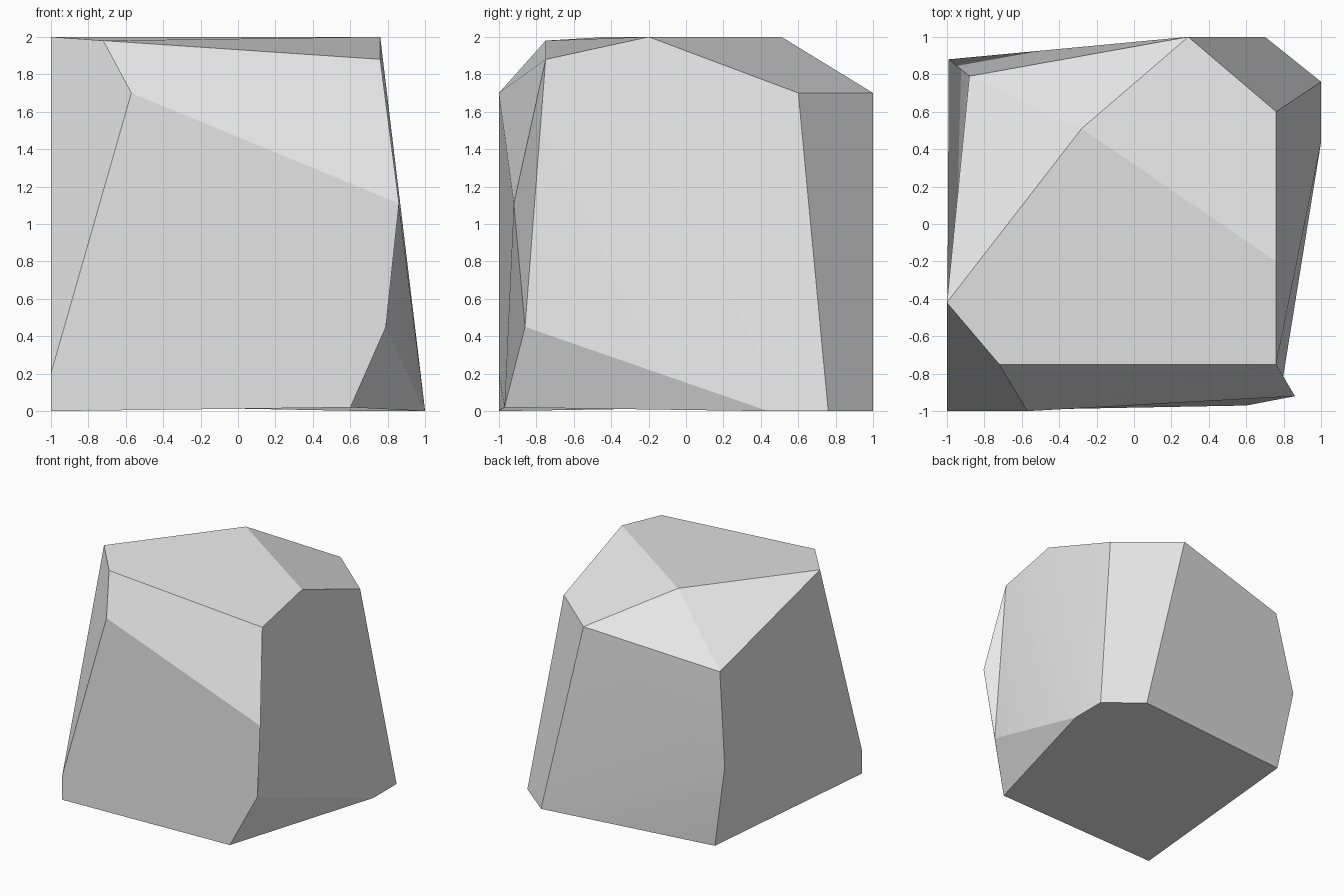
import bpy
import bmesh
import math

# Remove the default cube only
default_cube = bpy.data.objects.get("Cube")
if default_cube:
    bpy.data.objects.remove(default_cube, do_unlink=True)


def make_material(name, colour):
    material = bpy.data.materials.new(name)
    material.use_nodes = True
    material.diffuse_color = colour
    shader = next(n for n in material.node_tree.nodes if n.type == "BSDF_PRINCIPLED")
    shader.inputs["Base Color"].default_value = colour
    return material


def make_boulder(name, corners, facets, material):
    """Build a stone from named corners and facets spelled with their letters."""
    bm = bmesh.new()
    verts = {letter: bm.verts.new(position) for letter, position in corners.items()}
    for facet in facets.split():
        bm.faces.new([verts[letter] for letter in facet])
    bmesh.ops.recalc_face_normals(bm, faces=bm.faces[:])

    mesh = bpy.data.meshes.new(name)
    bm.to_mesh(mesh)
    bm.free()
    mesh.materials.append(material)
    boulder = bpy.data.objects.new(name, mesh)
    bpy.context.collection.objects.link(boulder)
    return boulder


corners = {
    # Top
    "A": (.76, -.75, 1.88), "B": (-.72, -.75, 1.98), "G": (.76, -.2, 2),
    "K": (-.28, .51, 2), "N": (-1, -.42, 2),
    # Shoulder
    "C": (-.57, -1, 1.7), "H": (.76, .6, 1.7), "L": (.29, 1, 1.7), "O": (-.88, .79, 1.54),
    # Sides
    "D": (.86, -.92, 1.11), "E": (.79, -.86, .45), "R": (-.99, .88, .77), "T": (-1, -1, .2),
    # Underside
    "S": (-1, -1, 0), "F": (.6, -.97, .02), "J": (1, .44, 0),
    "I": (1, .76, 0), "M": (.7, 1, 0), "Q": (-.86, .83, .03),
}

top_facets = "NBAGK KON KLO KGHL "
front_facets = "ABCD CTSFED FJE "
left_facets = "ADE AEJ AJG GJIH "
back_facets = "HIML LMRO MQR "
right_facets = "NORST RQS TCBN "
underside = "SQMIJF"

stone_grey = make_material("stone grey", (.8, .8, .8, 1))
boulder = make_boulder(
    "boulder", corners,
    top_facets + front_facets + left_facets + back_facets + right_facets + underside,
    stone_grey)

# Soften only the shallow creases, leaving the facets crisp
bpy.ops.object.select_all(action="DESELECT")
boulder.select_set(True)
bpy.context.view_layer.objects.active = boulder
bpy.ops.object.shade_smooth_by_angle(angle=math.radians(15))
